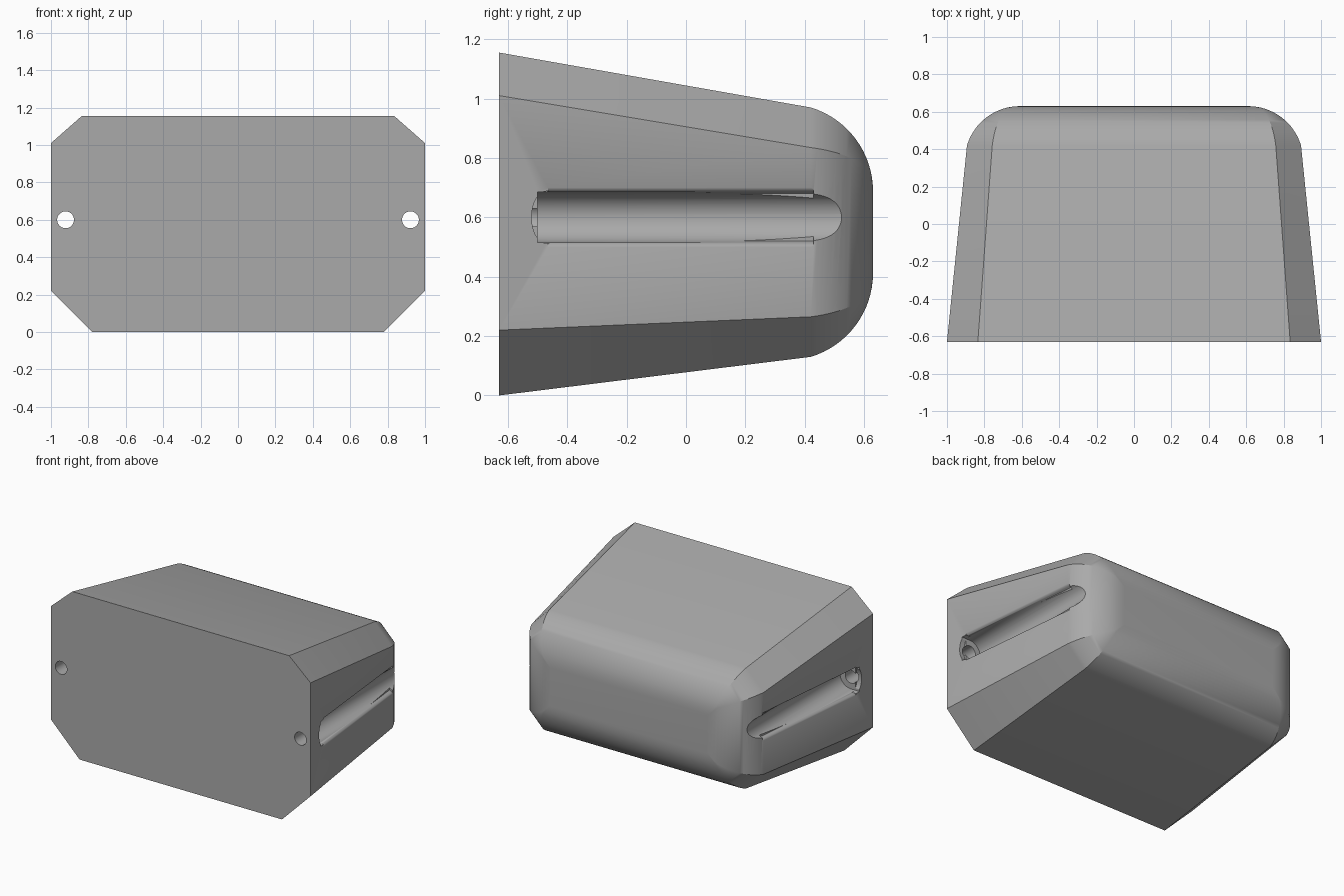
import bpy, bmesh, math

if "Cube" in bpy.data.objects:
    bpy.data.objects.remove(bpy.data.objects["Cube"])

GREY = bpy.data.materials.new("mid grey")
GREY.diffuse_color = (0.40, 0.40, 0.40, 1)
GREY.use_nodes = True
GREY.node_tree.nodes["Principled BSDF"].inputs["Base Color"].default_value = GREY.diffuse_color


def loft(name, rings):
    """Closed solid through rings of equal point count."""
    bm = bmesh.new()
    vs = [[bm.verts.new(p) for p in r] for r in rings]
    n = len(rings[0])
    for a, b in zip(vs, vs[1:]):
        for i in range(n):
            j = (i + 1) % n
            bm.faces.new((a[i], a[j], b[j], b[i]))
    bm.faces.new(vs[0])
    bm.faces.new(vs[-1])
    bmesh.ops.recalc_face_normals(bm, faces=bm.faces)
    me = bpy.data.meshes.new(name)
    bm.to_mesh(me)
    bm.free()
    ob = bpy.data.objects.new(name, me)
    bpy.context.collection.objects.link(ob)
    return ob


def octagon(y, w, z0, z1, tx, tz, bx, bz):
    """Chamfered rectangle: half width, bottom, top, top and bottom chamfers."""
    right = [(w - bx, z0), (w, z0 + bz), (w, z1 - tz), (w - tx, z1)]
    return [(x, y, z) for x, z in right] + [(-x, y, z) for x, z in reversed(right)]


# Tapered body with a rounded back
rings = [octagon(-0.63, 1.0, 0.0, 1.155, 0.165, 0.145, 0.22, 0.22)]
R, start, steps = 0.295, math.asin(0.085 / 0.295), 16
for i in range(steps + 1):
    a = start + (math.pi / 2 - start) * i / steps
    d = R * (math.cos(start) - math.cos(a))
    c = max(0.135 - 0.586 * d, 0.006)
    rings.append(octagon(0.335 + R * math.sin(a), 0.893 - d, 0.13 + d, 0.97 - d, c, c, c, c))
body = loft("housing_body", rings)
body.data.materials.append(GREY)


def ellipse_ring(axis, pos, c1, c2, r1, r2, n=40):
    pts = []
    for i in range(n):
        t = 2 * math.pi * i / n
        u, v = c1 + r1 * math.cos(t), c2 + r2 * math.sin(t)
        pts.append((u, pos, v) if axis == "y" else (pos, u, v))
    return pts


def trough(y, n=24):
    """U section, open outwards."""
    arc = [math.pi / 2 + math.pi * i / n for i in range(n + 1)]
    pts = [(0.922 + 0.085 * math.cos(t), y, 0.6 + 0.085 * math.sin(t)) for t in arc]
    return [(1.2, y, 0.685)] + pts + [(1.2, y, 0.515)]


def lip(y):
    """Softened mouth of the groove, following the side taper."""
    s = 1.0 - 0.102 * (y + 0.63)
    half = [(s - 0.025, 0.08), (s - 0.012, 0.086), (s - 0.004, 0.092), (s + 0.002, 0.104), (1.2, 0.104)]
    return [(x, y, 0.6 + h) for x, h in half] + [(x, y, 0.6 - h) for x, h in reversed(half)]


def mirrored(rings, s):
    return [[(s * x, y, z) for x, y, z in r] for r in rings]


# Side grooves, their rounded front ends and the screw holes
shapes = {
    "groove": [trough(-0.5), trough(0.9)],
    "groove_lip": [lip(-0.465), lip(0.43)],
    "groove_end": [ellipse_ring("x", x, -0.47, 0.6, 0.05, 0.088) for x in (0.955, 1.2)],
    "screw_hole": [ellipse_ring("y", y, 0.922, 0.6, 0.045, 0.045) for y in (-0.8, -0.4)],
}
for side, s in (("right", 1), ("left", -1)):
    for key, r in shapes.items():
        cut = loft(f"{side}_{key}_cutter", mirrored(r, s))
        cut.hide_render = True
        cut.hide_set(True)
        m = body.modifiers.new(f"{side} {key}", "BOOLEAN")
        m.operation, m.solver, m.object = "DIFFERENCE", "EXACT", cut

# Apply the cuts, drop the cutters, then smooth below the crease angle
dg = bpy.context.evaluated_depsgraph_get()
mesh = bpy.data.meshes.new_from_object(body.evaluated_get(dg))
body.modifiers.clear()
body.data = mesh
mesh.materials.clear()
mesh.materials.append(GREY)
for p in mesh.polygons:
    p.material_index = 0
for ob in [o for o in bpy.data.objects if o is not body and o.name.endswith("_cutter")]:
    bpy.data.objects.remove(ob)
bpy.context.view_layer.objects.active = body
body.select_set(True)
bpy.ops.object.shade_smooth_by_angle(angle=math.radians(30))
